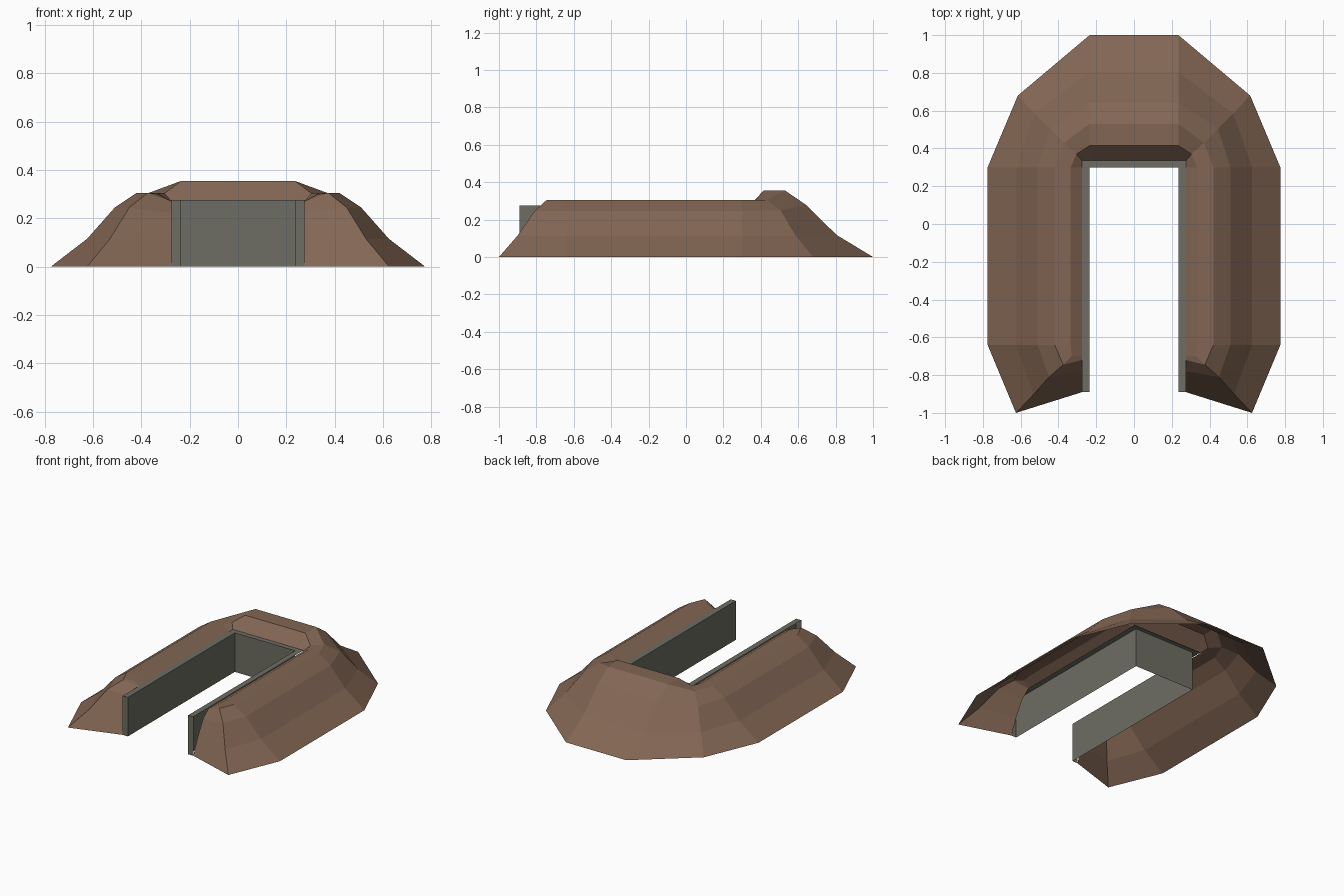
import bpy, bmesh

if "Cube" in bpy.data.objects:
    bpy.data.objects.remove(bpy.data.objects["Cube"])


def material(name, rgb):
    m = bpy.data.materials.new(name)
    m.diffuse_color = (*rgb, 1)
    m.use_nodes = True
    m.node_tree.nodes["Principled BSDF"].inputs["Base Color"].default_value = m.diffuse_color
    return m


def loft(name, stations, mat, caps=()):
    """Skin neighbouring cross-sections of the right half, then mirror across x."""
    bm = bmesh.new()
    rows = [[bm.verts.new(p) for p in s] for s in stations]
    for a, b in zip(rows, rows[1:]):
        for j in range(len(a) - 1):
            bm.faces.new((a[j], b[j], b[j + 1], a[j + 1]))
    for cap in caps:
        bm.faces.new([bm.verts.new(p) for p in cap])
    bmesh.ops.remove_doubles(bm, verts=bm.verts, dist=0.0005)
    me = bpy.data.meshes.new(name)
    bm.to_mesh(me)
    bm.free()
    me.materials.append(mat)
    ob = bpy.data.objects.new(name, me)
    bpy.context.collection.objects.link(ob)
    mod = ob.modifiers.new("mirror", 'MIRROR')
    mod.use_clip = True
    return ob


earth = material("brown earth", (0.225, 0.133, 0.088))
concrete = material("grey concrete", (0.155, 0.155, 0.125))

# Earth bank: each section runs from the outer foot over the crest to the wall
tip = (0.275, -0.70, 0.27)
front_end = [(0.275, -0.89, 0), (0.275, -0.84, 0.115), (0.275, -0.78, 0.22),
             (0.275, -0.72, 0.27), tip, tip]
front_ridge = [(0.625, -1.0, 0), (0.53, -0.90, 0.115), (0.45, -0.81, 0.245),
               (0.375, -0.745, 0.305), (0.33, -0.70, 0.30), tip]
side = [(0.775, 0), (0.625, 0.115), (0.51, 0.245), (0.42, 0.305),
        (0.335, 0.305), (0.275, 0.27)]
corner = [(0.615, 0.68, 0), (0.525, 0.585, 0.115), (0.445, 0.505, 0.25),
          (0.37, 0.43, 0.305), (0.305, 0.37, 0.303), (0.275, 0.335, 0.27)]
back = [(1.0, 0), (0.805, 0.118), (0.64, 0.28), (0.53, 0.355),
        (0.415, 0.355), (0.335, 0.27)]
loft("earth_bank", [
    front_end,
    front_ridge,
    [(x, -0.64, z) for x, z in side],
    [(x, 0.30, z) for x, z in side],
    corner,
    [(0.235, y, z) for y, z in back],
    [(0, y, z) for y, z in back],
], earth)

# Retaining wall: top strip and inner face around the bay, with front end caps
H = 0.275
path = [((0.275, -0.89), (0.235, -0.89)),
        ((0.275, 0.335), (0.235, 0.30)),
        ((0, 0.335), (0, 0.30))]
end_cap = [(0.235, -0.89, 0), (0.275, -0.89, 0), (0.275, -0.89, H), (0.235, -0.89, H)]
loft("retaining_wall",
     [[(*o, H), (*i, H), (*i, 0)] for o, i in path],
     concrete, [end_cap])
